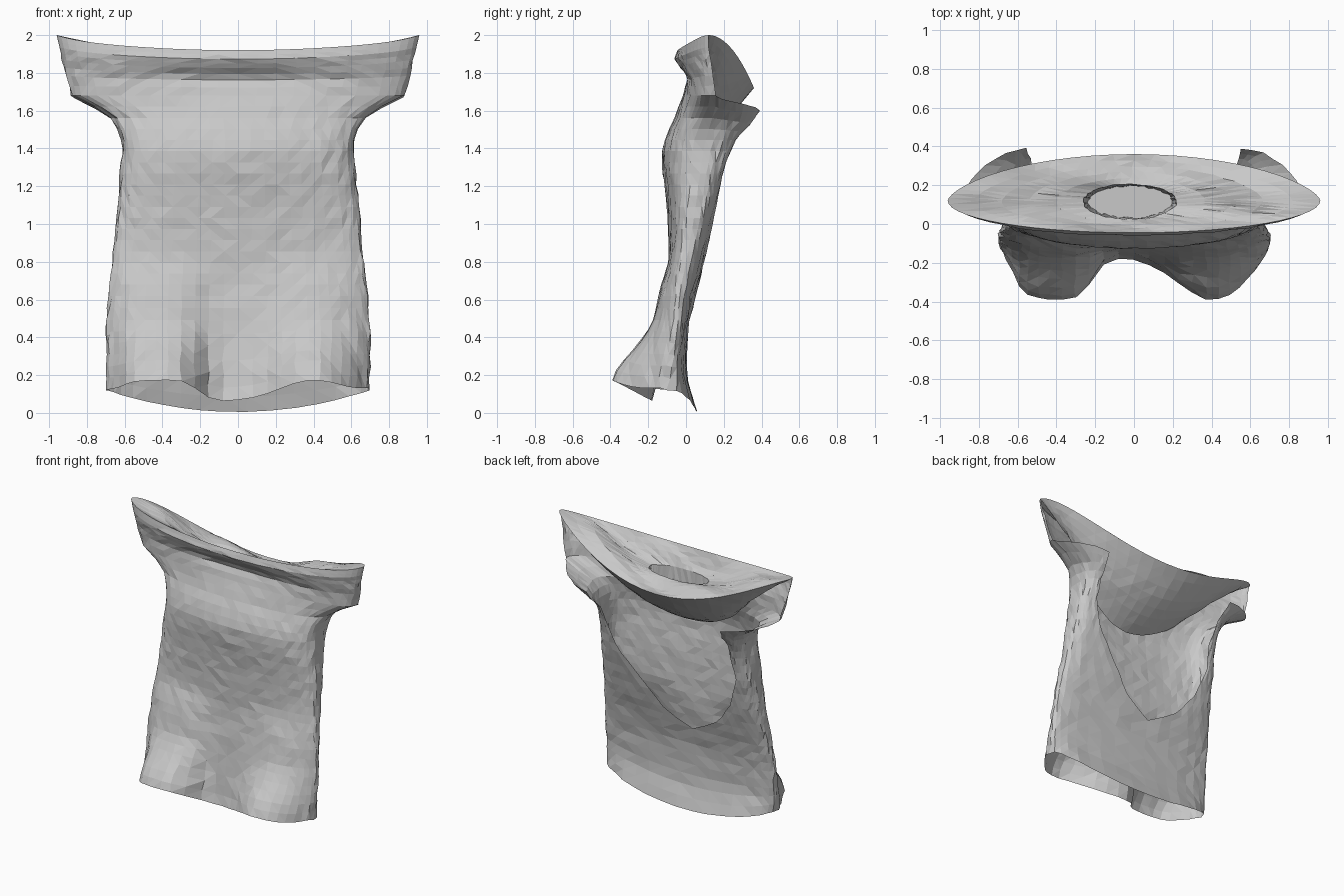
import bpy, bmesh, math, random

random.seed(4)
if "Cube" in bpy.data.objects:
    bpy.data.objects.remove(bpy.data.objects["Cube"], do_unlink=True)

cloth = bpy.data.materials.new("grey cloth")
cloth.use_nodes = True
GREY = (0.58, 0.58, 0.58, 1)
cloth.diffuse_color = GREY
cloth.node_tree.nodes["Principled BSDF"].inputs["Base Color"].default_value = GREY

# Garment profile: height, half width, front depth, side depth, back depth
PROFILE = [
    (0.10, 0.695, -0.17, -0.10, 0.06), (0.25, 0.70, -0.14, -0.07, 0.00),
    (0.45, 0.70, -0.12, -0.05, 0.01), (0.70, 0.68, -0.09, -0.02, 0.07),
    (0.90, 0.655, -0.09, 0.02, 0.12), (1.10, 0.64, -0.10, 0.05, 0.16),
    (1.30, 0.62, -0.125, 0.08, 0.20), (1.40, 0.61, -0.125, 0.09, 0.24),
    (1.48, 0.62, -0.10, 0.11, 0.28), (1.57, 0.68, -0.055, 0.14, 0.34),
    (1.63, 0.78, -0.035, 0.16, 0.37), (1.68, 0.88, -0.02, 0.16, 0.39),
    (1.78, 0.91, -0.015, 0.14, 0.39), (1.86, 0.93, -0.045, 0.13, 0.39),
    (1.92, 0.945, -0.06, 0.12, 0.39), (1.98, 0.96, -0.045, 0.12, 0.39)]
# Half width of the open back at each height
OPENING = [(0.62, 0.0), (0.68, 0.12), (0.74, 0.22), (0.8, 0.27),
           (0.95, 0.39), (1.16, 0.5), (1.5, 0.53), (1.68, 0.55)]
# Depth of the two hem folds at each height
FOLDS = [(0.1, 0.23), (0.2, 0.21), (0.3, 0.15), (0.45, 0.07), (0.7, 0.04), (0.82, 0.0)]
FRONT, BACK, VENT, ARMHOLE = 28, 9, 0.62, 1.68


def sample(table, z):
    if z <= table[0][0]:
        return table[0][1:]
    for a, b in zip(table, table[1:]):
        if z <= b[0]:
            t = (z - a[0]) / (b[0] - a[0])
            return [p + (q - p) * t for p, q in zip(a[1:], b[1:])]
    return table[-1][1:]


def clamp(t):
    return max(0, min(1, t))


def fold(x):
    left = math.exp(-((x - 0.41) / 0.25) ** 2)
    right = math.exp(-((x + 0.42) / 0.23) ** 4)
    return left + right


def front_point(u, z):
    """u runs from -1 (right side) to 1 (left side)."""
    w, yf, ym, _ = sample(PROFILE, z)
    a = u * math.pi / 2
    x, c = w * math.sin(a), max(math.cos(a), 0)
    e = 0.6 if z < 1.5 else min(1, 0.6 + (z - 1.5))
    y = ym + (yf - ym) * c ** e - sample(FOLDS, z)[0] * fold(x) * min(1, c * 2)
    # Tuck under the neck lip
    y += 0.035 * math.exp(-(x / 0.4) ** 2 - ((z - 1.8) / 0.07) ** 2)
    hem = 0.06 + 0.12 * fold(x) * c ** 0.4 + 0.06 * (x / w) ** 6
    rim = 1.92 + 0.06 * (x / w) ** 2 + 0.02 * (x / w) ** 10
    low, high = max(0, 1 - (z - 0.1) / 0.4), max(0, (z - 1.7) / 0.28)
    return (x, y, z + (hem - 0.1) * low + (rim - 1.98) * high)


def back_point(side, s, z):
    """s runs from 0 (side seam) to 1 (centre back or opening edge)."""
    w, _, ym, yb = sample(PROFILE, z)
    a = s * math.pi / 2
    shift = -0.09 * clamp((1.3 - z) / 0.4)
    edge = side * sample(OPENING, z)[0] + shift
    x = edge + (side * w - edge) * math.cos(a)
    flap = clamp((z - 1.45) / 0.23)
    y = ym + (yb - ym) * math.sin(a) ** (0.7 + 1.1 * flap)
    hem = 0.005 + 0.115 * (x / w) ** 2
    low = max(0, 1 - (z - 0.1) / 0.4)
    return (x, y, z + (hem - 0.1) * low - 0.08 * s * flap)


def back_rim(u):
    s, c = math.sin(u * math.pi / 2), max(math.cos(u * math.pi / 2), 0)
    return (0.96 * s, 0.12 + 0.24 * c ** 1.3, 2.0 - 0.28 * c ** 2.6)


def mix(p, q, t):
    return [a + (b - a) * t for a, b in zip(p, q)]


def skin(bm, rows, closed):
    """Join successive rows of vertices with quads."""
    for low, high in zip(rows, rows[1:]):
        n = len(low)
        for i in range(n if closed else n - 1):
            j = (i + 1) % n
            corners = [low[i], low[j], high[j], high[i]]
            bm.faces.new(list(dict.fromkeys(corners)))


def finish(bm, name, fixed):
    """Crumple the cloth slightly and triangulate it."""
    bmesh.ops.remove_doubles(bm, verts=bm.verts, dist=0.0005)
    for v in bm.verts:
        if not fixed(v.co):
            v.co.y += random.uniform(-0.004, 0.004)
            v.co.x += random.uniform(-0.006, 0.006)
    bmesh.ops.triangulate(bm, faces=bm.faces)
    mesh = bpy.data.meshes.new(name)
    bm.to_mesh(mesh)
    bm.free()
    mesh.materials.append(cloth)
    obj = bpy.data.objects.new(name, mesh)
    bpy.context.collection.objects.link(obj)


# Body: front panel wrapped round to a back panel with a deep open back
heights = [0.1 + (VENT - 0.1) * i / 8 for i in range(8)]
heights += [VENT + (ARMHOLE - VENT) * i / 18 for i in range(19)]
upper = [ARMHOLE, 1.73, 1.78, 1.82, 1.86, 1.89, 1.92, 1.95, 1.98]
steps = [2 * i / FRONT - 1 for i in range(FRONT + 1)]
bm = bmesh.new()
rows = []
for z in heights:
    right = [back_point(-1, 1 - i / BACK, z) for i in range(BACK)]
    front = [front_point(u, z) for u in steps]
    left = [back_point(1, (i + 1) / BACK, z) for i in range(BACK)]
    rows.append([bm.verts.new(p) for p in right + front + left])
skin(bm, rows, False)
skin(bm, [[bm.verts.new(front_point(u, z)) for u in steps] for z in upper], False)
finish(bm, "garment_body", lambda co: co.z > 1.9)

# Cowl top: shallow folds sloping from the rim into a small neck hollow
rim = [front_point(u, 1.98) for u in steps] + [back_rim(u) for u in steps[-2:0:-1]]
hollow, floor = [], []
for i in range(len(rim)):
    a = (i / FRONT - 0.5) * math.pi
    x, y = 0.24 * math.sin(a) - 0.02, 0.115 - 0.09 * math.cos(a)
    hollow.append((x, y, 1.78))
    floor.append((0.9 * x, 0.01 + 0.9 * y, 1.6))
bm = bmesh.new()
rows = []
for k in range(6):
    t = k / 5
    rows.append([bm.verts.new(mix(p, q, t)) for p, q in zip(rim, hollow)])
    for v in rows[-1]:
        v.co.z += 0.025 * math.sin(math.pi * t) * math.sin(9 * v.co.x + 14 * v.co.y)
for t in (0.5, 1):
    rows.append([bm.verts.new(mix(p, q, t)) for p, q in zip(hollow, floor)])
skin(bm, rows, True)
bm.faces.new(rows[-1])
edge = {v.co.to_tuple(4) for v in rows[0]}
finish(bm, "cowl_top", lambda co: co.to_tuple(4) in edge)

# Cowl underside: pouch running from the back rim forward to the front panel
bm = bmesh.new()
rows = []
for k in range(8):
    t = k / 7
    row = []
    for u in steps:
        s = math.sin(u * math.pi / 2)
        joint = (0.62 * s, -0.085 + 0.16 * s * s, 1.36 + 0.42 * s * s)
        x, y, z = mix(back_rim(u), joint, t)
        sag = 0.03 * math.cos(u * math.pi / 2) * math.sin(math.pi * t)
        row.append(bm.verts.new((x, y + sag, z - sag)))
    rows.append(row)
skin(bm, rows, False)
edge = {v.co.to_tuple(4) for v in rows[0]}
finish(bm, "cowl_underside", lambda co: co.to_tuple(4) in edge)
